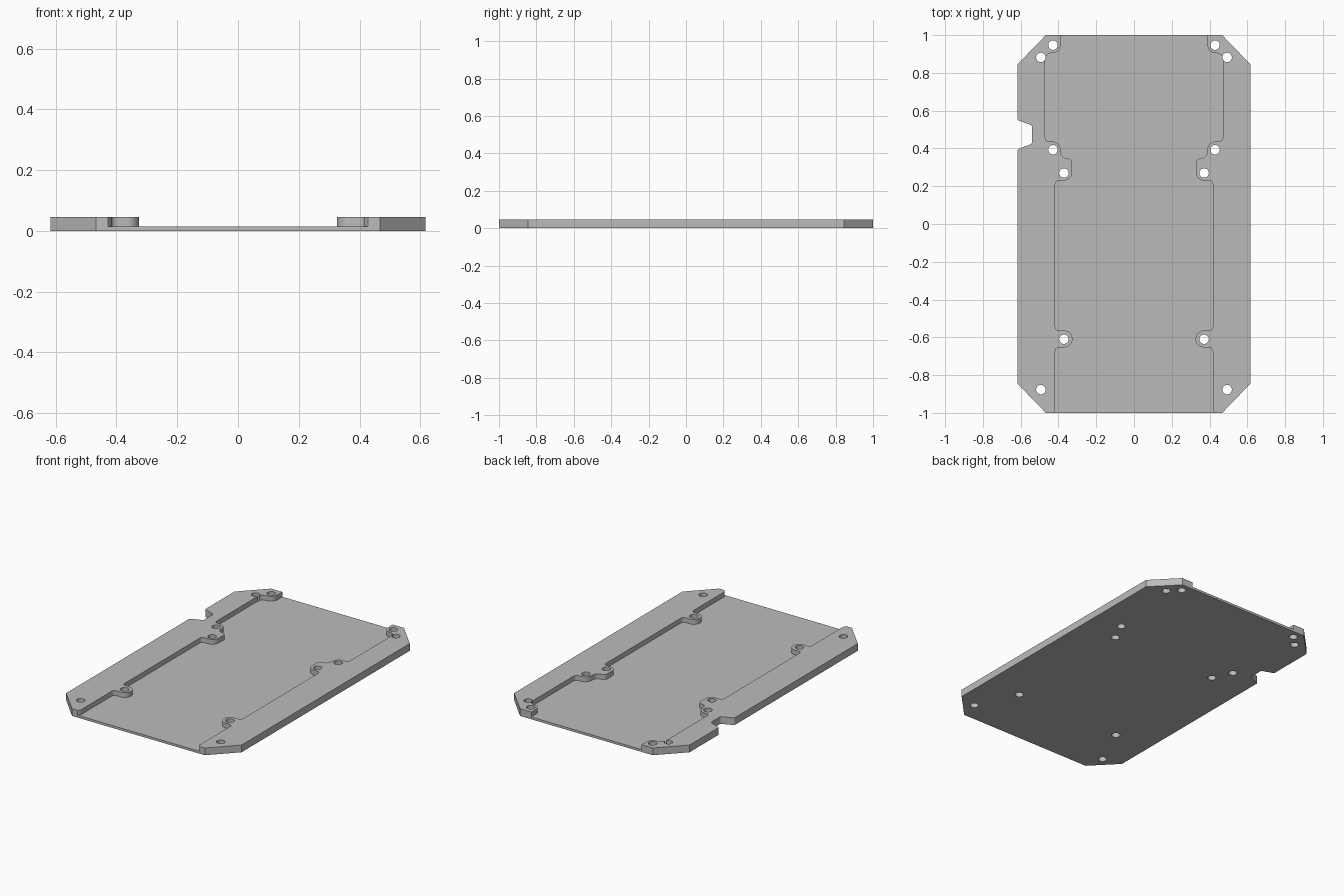
import bpy, bmesh, math
from mathutils import Vector

cube = bpy.data.objects.get("Cube")
if cube:
    bpy.data.objects.remove(cube, do_unlink=True)

HEIGHT, FLOOR = 0.046, 0.015

grey = bpy.data.materials.new("plain grey")
grey.use_nodes = True
colour = (0.5, 0.5, 0.5, 1)
grey.diffuse_color = colour
grey.node_tree.nodes["Principled BSDF"].inputs["Base Color"].default_value = colour


def rounded(corners, steps=8):
    """Outline points from (x, y, radius) corners, each filleted."""
    points = []
    for i, (x, y, r) in enumerate(corners):
        p = Vector((x, y))
        if r == 0:
            points.append(p)
            continue
        a = (Vector(corners[i - 1][:2]) - p).normalized()
        b = (Vector(corners[(i + 1) % len(corners)][:2]) - p).normalized()
        half = a.angle(b) / 2
        centre = p + (a + b).normalized() * r / math.sin(half)
        start = p + a * r / math.tan(half) - centre
        end = p + b * r / math.tan(half) - centre
        sweep = start.angle(end)
        for k in range(steps + 1):
            t = k / steps
            points.append(centre + (start * math.sin((1 - t) * sweep)
                                    + end * math.sin(t * sweep)) / math.sin(sweep))
    return points


def prism(name, outline, z0, z1):
    bm = bmesh.new()
    face = bm.faces.new([bm.verts.new((p[0], p[1], z0)) for p in outline])
    top = bmesh.ops.extrude_face_region(bm, geom=[face])["geom"]
    for v in top:
        if isinstance(v, bmesh.types.BMVert):
            v.co.z = z1
    bmesh.ops.recalc_face_normals(bm, faces=bm.faces)
    mesh = bpy.data.meshes.new(name)
    bm.to_mesh(mesh)
    bm.free()
    mesh.materials.append(grey)
    obj = bpy.data.objects.new(name, mesh)
    bpy.context.collection.objects.link(obj)
    return obj


def cut(target, cutter):
    mod = target.modifiers.new(cutter.name, "BOOLEAN")
    mod.operation, mod.solver, mod.object = "DIFFERENCE", "EXACT", cutter
    bpy.context.view_layer.objects.active = target
    bpy.ops.object.modifier_apply(modifier=mod.name)
    bpy.data.objects.remove(cutter, do_unlink=True)


# Chamfered slab with a cable notch in its right edge
X, CX, CY = 0.617, 0.467, 0.845
slab = rounded([
    (CX, 1, 0), (X, CY, 0), (X, -CY, 0), (CX, -1, 0),
    (-CX, -1, 0), (-X, -CY, 0),
    (-X, 0.395, 0.015), (-0.54, 0.425, 0.012),
    (-0.54, 0.522, 0.012), (-X, 0.55, 0.015),
    (-X, CY, 0), (-CX, 1, 0)])
tray = prism("mounting_tray", slab, 0, HEIGHT)

# Central recess whose sides step around the screw bosses
side = rounded([
    (0.388, 1.05, 0), (0.388, 0.905, 0.045), (0.47, 0.905, 0.035),
    (0.47, 0.437, 0.02), (0.388, 0.437, 0.045),
    (0.388, 0.347, 0.035), (0.327, 0.347, 0.025),
    (0.327, 0.23, 0.045), (0.417, 0.23, 0.02),
    (0.417, -0.564, 0.02), (0.326, -0.564, 0.043),
    (0.326, -0.653, 0.043), (0.417, -0.653, 0.02),
    (0.417, -0.985, 0.02), (0.45, -1.03, 0), (0.45, -1.05, 0)])
side = side + [Vector((-p.x, p.y)) for p in reversed(side)]
cut(tray, prism("recess", side, FLOOR, 0.1))

# Screw holes, mirrored left and right
for x, y in [(0.429, 0.947), (0.493, 0.882), (0.429, 0.393),
             (0.371, 0.27), (0.371, -0.61), (0.493, -0.877)]:
    for s in (-1, 1):
        ring = [(s * x + 0.025 * math.cos(math.tau * k / 32),
                 y + 0.025 * math.sin(math.tau * k / 32)) for k in range(32)]
        cut(tray, prism("hole", ring, -0.1, 0.1))

# Smooth fillets and holes, crisp edges
tray.select_set(True)
bpy.context.view_layer.objects.active = tray
bpy.ops.object.shade_smooth_by_angle(angle=math.radians(30))
